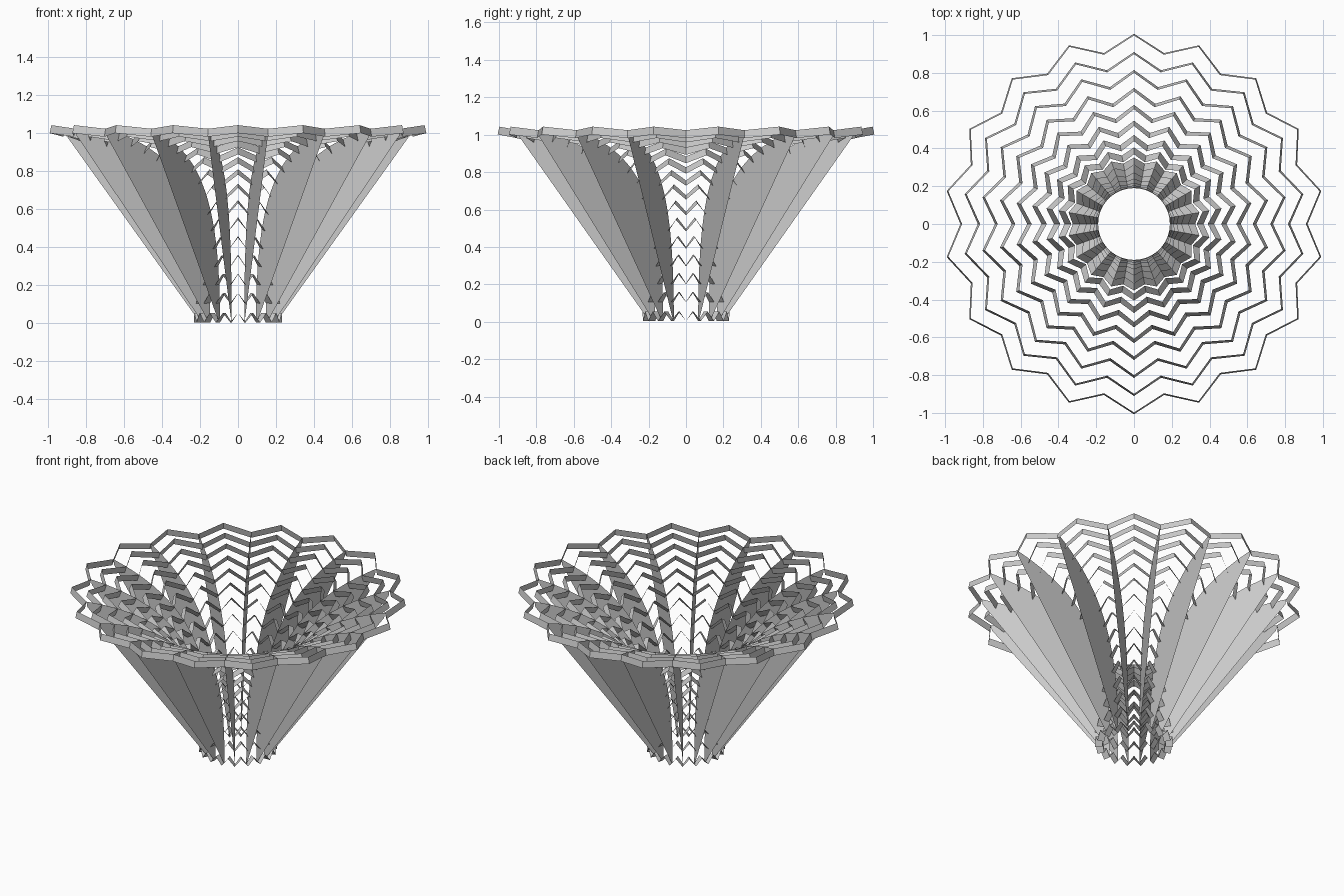
import bpy, math
from mathutils import Vector

if "Cube" in bpy.data.objects:
    bpy.data.objects.remove(bpy.data.objects["Cube"])

N = 18            # bays around the axis
RINGS = 15        # folded strips up the profile
WIDTH = 0.043     # strip width, square to the profile
LIFT = 0.004

# flaring profile in (radius, height)
CTRL = [Vector(p) for p in ((0.19, 0.0), (0.19, 0.60), (0.36, 0.90), (0.91, 1.02))]


def bezier(t):
    a, b, c, d = CTRL
    s = 1 - t
    return a * s**3 + b * 3 * s * s * t + c * 3 * s * t * t + d * t**3


def tangent(t):
    a, b, c, d = CTRL
    s = 1 - t
    return ((b - a) * s * s + (c - b) * 2 * s * t + (d - c) * t * t).normalized()


def even_params(count):
    # parameters spaced evenly by arc length
    steps = 600
    lengths = [0.0]
    for i in range(steps):
        lengths.append(lengths[-1] + (bezier((i + 1) / steps) - bezier(i / steps)).length)
    out, j = [], 0
    for k in range(count):
        goal = lengths[-1] * k / (count - 1)
        while j < steps and lengths[j] < goal - 1e-6:
            j += 1
        out.append(j / steps)
    return out


def polar(p, angle):
    return (p.x * math.cos(angle), p.x * math.sin(angle), p.y + LIFT)


def add_mesh(name, verts, faces):
    mesh = bpy.data.meshes.new(name)
    mesh.from_pydata(verts, [], faces)
    mesh.update()
    obj = bpy.data.objects.new(name, mesh)
    bpy.context.collection.objects.link(obj)
    return obj


params = even_params(RINGS)

# zigzag rings: valleys sit on the fins, peaks shift up along the profile
for k, t in enumerate(params):
    tan = tangent(t)
    out = Vector((tan.y, -tan.x))
    shift = 0.05 + 0.04 * k / (RINGS - 1)
    verts, faces = [], []
    for i in range(2 * N):
        p = bezier(t) + (tan * shift if i % 2 else Vector((0, 0)))
        ang = math.pi * i / N
        verts += [polar(p, ang), polar(p + out * WIDTH, ang)]
        j = (i + 1) % (2 * N)
        faces.append((2 * i, 2 * i + 1, 2 * j + 1, 2 * j))
    add_mesh(f"zigzag_ring_{k + 1}", verts, faces)

# flat radial fins between the curved profile and a straight outer edge
outline = [bezier(t) for t in params] + [Vector((0.905, 0.985)), Vector((0.20, 0.0))]
for i in range(N):
    ang = 2 * math.pi * i / N
    add_mesh(f"radial_fin_{i + 1}", [polar(p, ang) for p in outline],
             [tuple(range(len(outline)))])
